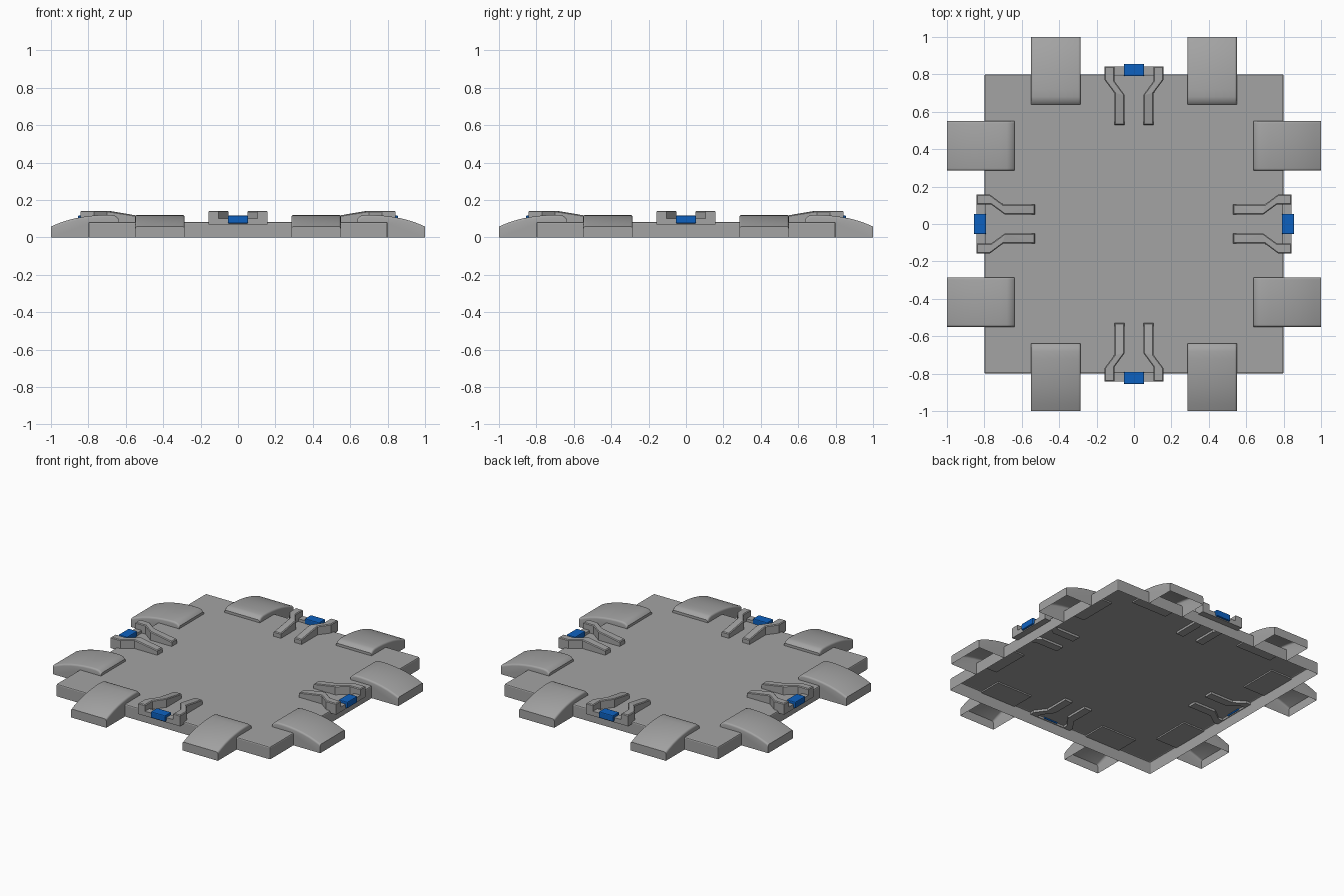
import bpy, bmesh, math
from mathutils import Matrix

if "Cube" in bpy.data.objects:
    bpy.data.objects.remove(bpy.data.objects["Cube"])


def material(name, rgb):
    m = bpy.data.materials.new(name)
    m.diffuse_color = (*rgb, 1)
    m.use_nodes = True
    m.node_tree.nodes["Principled BSDF"].inputs["Base Color"].default_value = m.diffuse_color
    return m


GREY = material("light grey", (0.37, 0.37, 0.37))
BLUE = material("blue", (0.004, 0.12, 0.53))


def finish(bm, name, mat, turn=0.0, smooth=False):
    bmesh.ops.transform(bm, matrix=Matrix.Rotation(turn, 4, 'Z'), verts=bm.verts)
    me = bpy.data.meshes.new(name)
    bm.to_mesh(me)
    bm.free()
    me.materials.append(mat)
    ob = bpy.data.objects.new(name, me)
    bpy.context.collection.objects.link(ob)
    if smooth:
        bpy.ops.object.select_all(action='DESELECT')
        ob.select_set(True)
        bpy.context.view_layer.objects.active = ob
        bpy.ops.object.shade_smooth_by_angle(angle=math.radians(40))
    return ob


def box(x0, x1, y0, y1, z0, z1):
    bm = bmesh.new()
    bmesh.ops.create_cube(bm, size=1)
    for v in bm.verts:
        v.co = ((x0 + x1) / 2 + v.co.x * (x1 - x0),
                (y0 + y1) / 2 + v.co.y * (y1 - y0),
                (z0 + z1) / 2 + v.co.z * (z1 - z0))
    return bm


def prism(bottom, top):
    """Closed solid between two matching rings of points."""
    bm = bmesh.new()
    a = [bm.verts.new(p) for p in bottom]
    b = [bm.verts.new(p) for p in top]
    bm.faces.new(a)
    bm.faces.new(b)
    for i in range(len(a)):
        j = (i + 1) % len(a)
        bm.faces.new((a[i], a[j], b[j], b[i]))
    bmesh.ops.recalc_face_normals(bm, faces=bm.faces)
    return bm


# base plate: open-bottomed tray with softened top edges
bm = box(-0.8, 0.8, -0.8, 0.8, 0, 0.083)
bmesh.ops.delete(bm, geom=[f for f in bm.faces if f.normal.z < -0.5], context='FACES_ONLY')
bmesh.ops.bevel(bm, geom=[e for e in bm.edges if sum(v.co.z for v in e.verts) > 0.08],
                offset=0.008, segments=2, profile=0.5, affect='EDGES')
finish(bm, "base_plate", GREY)

# side profile of an edge pad (y, z)
PAD = [(0.64, 0.074), (0.8, 0.074), (0.8, 0), (1.0, 0), (1.0, 0.058), (0.965, 0.073),
       (0.92, 0.089), (0.87, 0.102), (0.82, 0.111), (0.77, 0.117), (0.72, 0.12),
       (0.68, 0.12), (0.655, 0.115), (0.64, 0.1)]


def pad(sign, turn):
    bm = prism([(sign * 0.285, y, z) for y, z in PAD], [(sign * 0.55, y, z) for y, z in PAD])
    # open underside outside the plate
    bmesh.ops.delete(bm, geom=[f for f in bm.faces if len(f.verts) == 4 and (
        f.calc_center_median().z < 0.01 or
        (abs(f.calc_center_median().y - 0.8) < 0.001 and f.calc_center_median().z < 0.05))],
        context='FACES_ONLY')
    rim = [e for e in bm.edges if abs(e.verts[0].co.x - e.verts[1].co.x) < 1e-5
           and max(v.co.z for v in e.verts) > 0.06
           and min(v.co.z for v in e.verts) > 0.05
           and min(v.co.z for v in e.verts) != max(v.co.z for v in e.verts)
           and any(f.normal.z > 0.2 for f in e.link_faces)]
    rim += [e for e in bm.edges if abs(e.verts[0].co.x) == abs(e.verts[1].co.x)
            and all(abs(v.co.z - 0.12) < 1e-5 for v in e.verts)]
    bmesh.ops.bevel(bm, geom=list(set(rim)), offset=0.012, segments=3, profile=0.5,
                    affect='EDGES')
    finish(bm, "edge_pad", GREY, turn, True)


# plan outline of a clip arm (x, y)
ARM = [(0.05, 0.53), (0.105, 0.53), (0.105, 0.70), (0.157, 0.77), (0.157, 0.843),
       (0.105, 0.843), (0.105, 0.765), (0.05, 0.69)]


def arm_top(y):
    return 0.115 + 0.027 * min(1, (y - 0.53) / 0.16)


def arm(sign, turn):
    bm = prism([(sign * x, y, 0.068) for x, y in ARM],
               [(sign * x, y, arm_top(y)) for x, y in ARM])
    bmesh.ops.triangulate(bm, faces=[f for f in bm.faces if len(f.verts) > 4])
    bmesh.ops.bevel(bm, geom=[e for e in bm.edges if len(e.link_faces) == 2
                              and min(v.co.z for v in e.verts) > 0.1
                              and e.calc_face_angle(0) > 1.0],
                    offset=0.005, segments=1, affect='EDGES')
    finish(bm, "clip_arm", GREY, turn)


for k in range(4):
    turn = k * math.pi / 2
    for sign in (-1, 1):
        pad(sign, turn)
        arm(sign, turn)
    # low bar joining the two arms
    finish(box(-0.11, 0.11, 0.795, 0.843, 0.068, 0.1), "clip_bar", GREY, turn)
    # blue catch
    bm = box(-0.054, 0.054, 0.79, 0.856, 0.074, 0.117)
    bmesh.ops.bevel(bm, geom=bm.edges[:], offset=0.006, segments=2, profile=0.5, affect='EDGES')
    finish(bm, "blue_catch", BLUE, turn)
